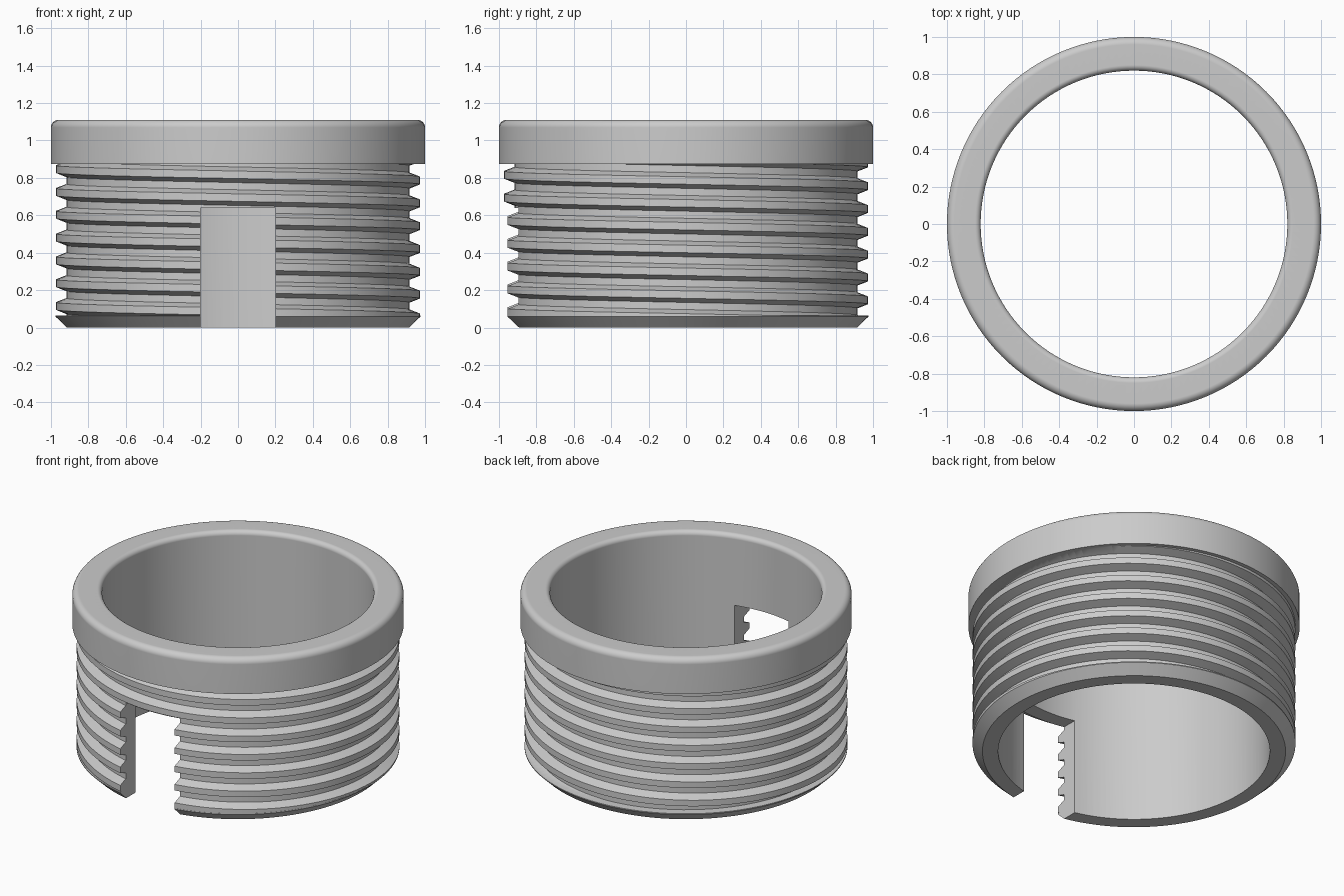
import bpy, bmesh, math

SEG = 128          # divisions round the axis
PITCH = 0.122      # thread rise per turn
ROOT, CREST = 0.918, 0.974
LIP_Z, COLLAR_Z, TOP_Z = 0.064, 0.873, 1.11
BORE = 0.82

cube = bpy.data.objects.get("Cube")
if cube:
    bpy.data.objects.remove(cube, do_unlink=True)

grey = bpy.data.materials.new("plain grey")
grey.use_nodes = True
grey.diffuse_color = (0.6, 0.6, 0.6, 1)
grey.node_tree.nodes["Principled BSDF"].inputs["Base Color"].default_value = (0.6, 0.6, 0.6, 1)


def to_object(bm, name):
    bmesh.ops.recalc_face_normals(bm, faces=bm.faces[:])
    mesh = bpy.data.meshes.new(name)
    bm.to_mesh(mesh)
    bm.free()
    mesh.materials.append(grey)
    ob = bpy.data.objects.new(name, mesh)
    bpy.context.collection.objects.link(ob)
    return ob


def revolve(name, profile):
    """Solid turned from (radius, height) points that start and end on the axis."""
    bm = bmesh.new()
    verts = [bm.verts.new((r, 0, z)) for r, z in profile]
    edges = [bm.edges.new(pair) for pair in zip(verts, verts[1:])]
    bmesh.ops.spin(bm, geom=verts + edges, cent=(0, 0, 0), axis=(0, 0, 1),
                   angle=math.tau, steps=SEG, use_duplicate=False)
    bmesh.ops.remove_doubles(bm, verts=bm.verts[:], dist=1e-5)
    return to_object(bm, name)


def arc(cr, cz, radius, start, end, steps=6):
    angles = [math.radians(start + (end - start) * i / steps) for i in range(steps + 1)]
    return [(cr + radius * math.cos(a), cz + radius * math.sin(a)) for a in angles]


def threaded_rod(name, z_low, z_high):
    """Left-handed trapezoid thread, trimmed flat at both ends."""
    tooth = [(-0.042, ROOT), (-0.02, CREST), (0.02, CREST), (0.042, ROOT)]
    rows = [(0.054 + PITCH * turn + dz, r) for turn in range(-2, 12) for dz, r in tooth]
    step = len(tooth)
    bm = bmesh.new()
    grid = []
    for i in range(SEG):
        a = math.tau * i / SEG
        grid.append([bm.verts.new((r * math.cos(a), r * math.sin(a), z - PITCH * i / SEG))
                     for z, r in rows])
    for i in range(SEG):
        last = i == SEG - 1
        shift = step if last else 0      # one turn lower where the sweep closes
        nxt = grid[0] if last else grid[i + 1]
        for j in range(shift, len(rows) - 1):
            bm.faces.new((grid[i][j], nxt[j - shift], nxt[j + 1 - shift], grid[i][j + 1]))
    for z, direction in ((z_low, -1), (z_high, 1)):
        bmesh.ops.bisect_plane(bm, geom=bm.verts[:] + bm.edges[:] + bm.faces[:],
                               plane_co=(0, 0, z), plane_no=(0, 0, direction),
                               clear_outer=True)
    rims = [e for e in bm.edges if e.is_boundary]
    bmesh.ops.edgeloop_fill(bm, edges=rims)
    return to_object(bm, name)


def combine(target, tool, operation):
    mod = target.modifiers.new(operation.lower(), "BOOLEAN")
    mod.operation = operation
    mod.solver = "EXACT"
    mod.object = tool
    bpy.context.view_layer.objects.active = target
    bpy.ops.object.modifier_apply(modifier=mod.name)
    bpy.data.objects.remove(tool, do_unlink=True)


# Collar, core and chamfered bottom lip
ring = revolve("threaded_ring", [
    (0, 0), (0.915, 0), (0.975, 0.058), (0.975, LIP_Z), (0.9, LIP_Z),
    (0.9, COLLAR_Z), (1, COLLAR_Z),
    *arc(0.96, TOP_Z - 0.04, 0.04, 0, 90), (0, TOP_Z)])

# Outer thread
combine(ring, threaded_rod("thread", 0.0601, 0.9), "UNION")

# Bore with a rounded upper rim
bore = revolve("bore_cutter", [
    (0, -0.2), (BORE, -0.2), *arc(BORE + 0.03, TOP_Z - 0.03, 0.03, 180, 90),
    (BORE + 0.03, TOP_Z + 0.2), (0, TOP_Z + 0.2)])
combine(ring, bore, "DIFFERENCE")

# Front slot, open at the bottom
bm = bmesh.new()
bmesh.ops.create_cube(bm, size=1)
bmesh.ops.scale(bm, vec=(0.4, 0.8, 0.84), verts=bm.verts[:])
bmesh.ops.translate(bm, vec=(0, -0.8, 0.22), verts=bm.verts[:])
combine(ring, to_object(bm, "slot_cutter"), "DIFFERENCE")

# Smooth walls with crisp thread edges
bpy.ops.object.select_all(action="DESELECT")
ring.select_set(True)
bpy.context.view_layer.objects.active = ring
bpy.ops.object.shade_smooth_by_angle(angle=math.radians(25))
weighted = ring.modifiers.new("even_shading", "WEIGHTED_NORMAL")
weighted.keep_sharp = True
